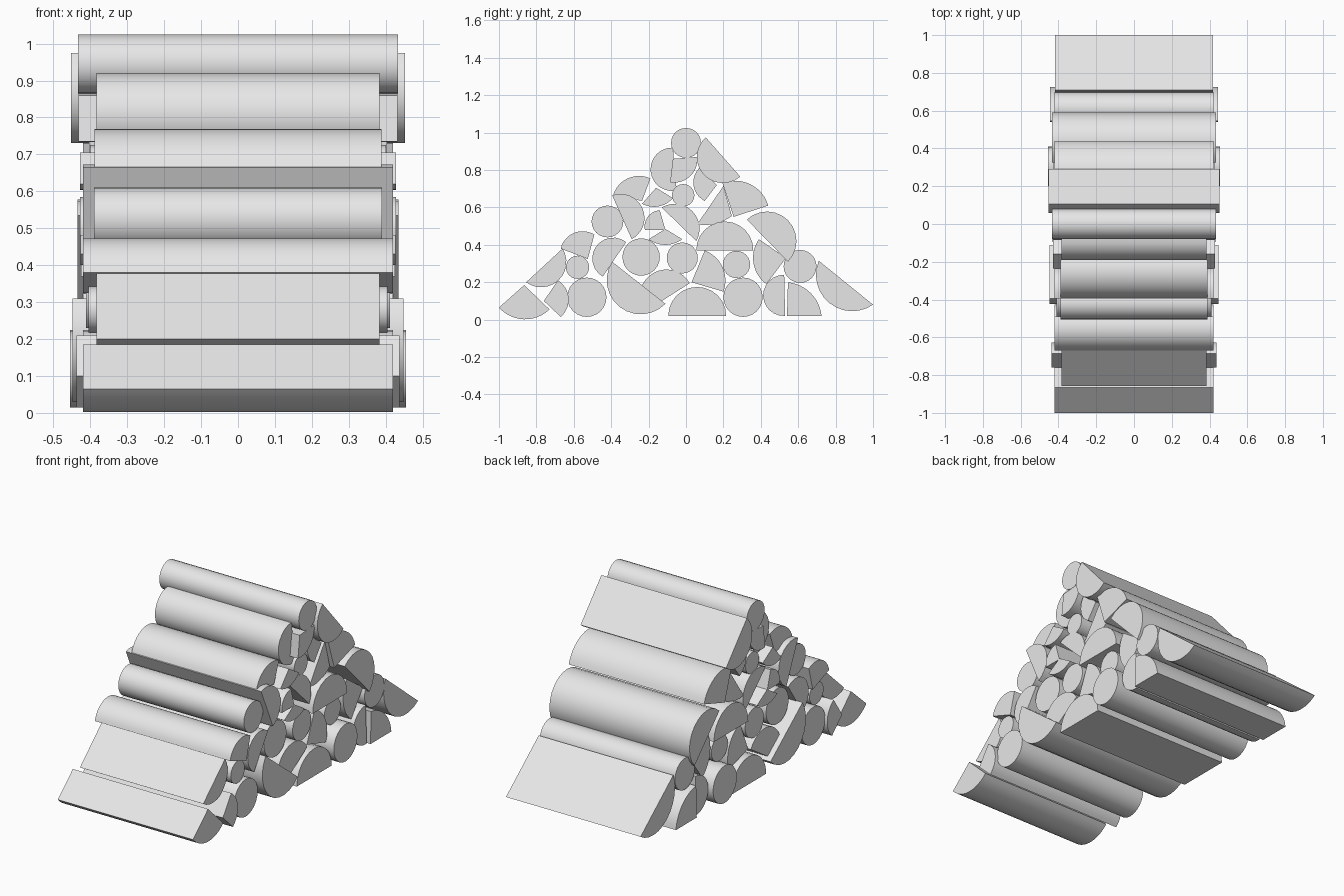
import bpy
import bmesh
import math
import random
from mathutils import Vector

random.seed(4)

default_cube = bpy.data.objects.get("Cube")
if default_cube:
    bpy.data.objects.remove(default_cube, do_unlink=True)

# One plain wood colour for every log
GREY = (0.8, 0.8, 0.8, 1)
wood = bpy.data.materials.new("pale_grey_wood")
wood.use_nodes = True
wood.diffuse_color = GREY
for node in wood.node_tree.nodes:
    if node.type == "BSDF_PRINCIPLED":
        node.inputs["Base Color"].default_value = GREY


def extrude_log(name, outline, half):
    """Extrude a closed (y, z) outline along x and shade its bark smooth."""
    half = half or random.uniform(0.395, 0.435)
    bm = bmesh.new()
    ring = [bm.verts.new((-half, p.x, p.y)) for p in outline]
    cap = bm.faces.new(ring)
    result = bmesh.ops.extrude_face_region(bm, geom=[cap], use_keep_orig=True)
    far_end = [v for v in result["geom"] if isinstance(v, bmesh.types.BMVert)]
    bmesh.ops.translate(bm, vec=(2 * half, 0, 0), verts=far_end)
    bmesh.ops.recalc_face_normals(bm, faces=bm.faces[:])
    mesh = bpy.data.meshes.new(name)
    bm.to_mesh(mesh)
    bm.free()
    mesh.materials.append(wood)
    log = bpy.data.objects.new(name, mesh)
    bpy.context.collection.objects.link(log)
    bpy.ops.object.select_all(action="DESELECT")
    log.select_set(True)
    bpy.context.view_layer.objects.active = log
    bpy.ops.object.shade_smooth_by_angle(angle=math.radians(32))


def round_log(name, y, z, radius, half=None, sides=24):
    turns = [math.tau * i / sides for i in range(sides)]
    outline = [Vector((y + radius * math.cos(t), z + radius * math.sin(t))) for t in turns]
    extrude_log(name, outline, half)


def split_log(name, start, end, bulge, apex=None, half=None, steps=12):
    """Bark arc bulging to the right of start-end; an apex makes it a wedge."""
    start, end = Vector(start), Vector(end)
    if apex:
        apex = Vector(apex)
        if (end - start).cross(apex - start) < 0:
            start, end = end, start
    chord = end - start
    along = chord.normalized()
    outward = Vector((along.y, -along.x))
    reach = chord.length / 2
    radius = (reach ** 2 + bulge ** 2) / (2 * bulge)
    centre = (start + end) / 2 + outward * (bulge - radius)
    sweep = math.atan2(reach, radius - bulge)
    outline = []
    for i in range(steps + 1):
        t = sweep * (2 * i / steps - 1)
        outline.append(centre + radius * (outward * math.cos(t) + along * math.sin(t)))
    if apex:
        outline.append(apex)
    extrude_log(name, outline, half)


# Whole round logs
round_log("top_round_log", 0, .945, .08, half=.433)
round_log("front_round_log", -.42, .525, .085, half=.39)
round_log("front_thin_round_log", -.58, .28, .062)
round_log("front_base_round_log", -.53, .12, .105, half=.42)
round_log("middle_front_round_log", -.24, .335, .1)
round_log("middle_round_log", -.02, .33, .083)
round_log("upper_thin_round_log", -.015, .665, .06)
round_log("middle_back_round_log", .27, .295, .073)
round_log("back_base_round_log", .305, .12, .105, half=.455)
round_log("back_round_log", .61, .285, .088, half=.42)

# Logs split in half
split_log("front_low_half_log", (-.855, .2), (-.66, .38), .11, half=.383)
split_log("front_inner_half_log", (-.32, .415), (-.445, .23), .12)
split_log("front_base_half_log", (-.395, .31), (-.11, .085), .165, half=.448)
split_log("centre_base_half_log", (.215, .02), (-.095, .02), .155)
split_log("back_base_half_log", (.525, .24), (.53, .02), .115)
split_log("back_end_half_log", (.71, .315), (1, .08), .14, half=.418)
split_log("back_middle_half_log", (.545, .31), (.325, .535), .155, half=.435)
split_log("centre_back_half_log", (.36, .37), (.055, .37), .155)
split_log("back_top_half_log", (.105, .975), (.29, .765), .14, half=.452)
split_log("front_top_half_log", (-.07, .92), (-.05, .69), .13, half=.383)
split_log("front_upper_half_log", (-.29, .43), (-.395, .665), .12, half=.42)
split_log("centre_half_log", (.055, .42), (-.13, .6), .1)

# Logs split into wedges
split_log("front_end_wedge", (-1, .065), (-.73, .055), .058, apex=(-.865, .185), half=.42)
split_log("front_base_wedge", (-.67, .015), (-.685, .21), .05, apex=(-.76, .1), half=.438)
split_log("front_middle_wedge", (-.67, .38), (-.49, .455), .05, apex=(-.525, .325), half=.42)
split_log("centre_base_wedge", (.02, .195), (-.24, .17), .085, apex=(-.145, .09))
split_log("centre_low_wedge", (.2, .15), (.1, .37), .05, apex=(.03, .2))
split_log("back_base_wedge", (.725, .02), (.545, .2), .045, apex=(.54, .02), half=.445)
split_log("back_inner_wedge", (.39, .43), (.43, .19), .05, apex=(.535, .33))
split_log("back_upper_wedge", (.44, .61), (.195, .73), .06, apex=(.255, .55), half=.42)
split_log("centre_back_wedge", (.245, .555), (.06, .51), .02, apex=(.2, .715))
split_log("back_top_wedge", (.07, .81), (.1, .635), .045, apex=(.165, .72))
split_log("top_inner_wedge", (.06, .87), (-.085, .735), .05, apex=(-.07, .86))
split_log("front_upper_wedge", (-.19, .755), (-.39, .665), .05, apex=(-.235, .635), half=.388)
split_log("upper_small_wedge", (-.07, .65), (-.235, .62), .03, apex=(-.16, .705))
split_log("centre_small_wedge", (-.14, .585), (-.22, .48), .03, apex=(-.11, .48))
split_log("centre_flat_wedge", (-.02, .43), (-.2, .43), .03, apex=(-.11, .485))
